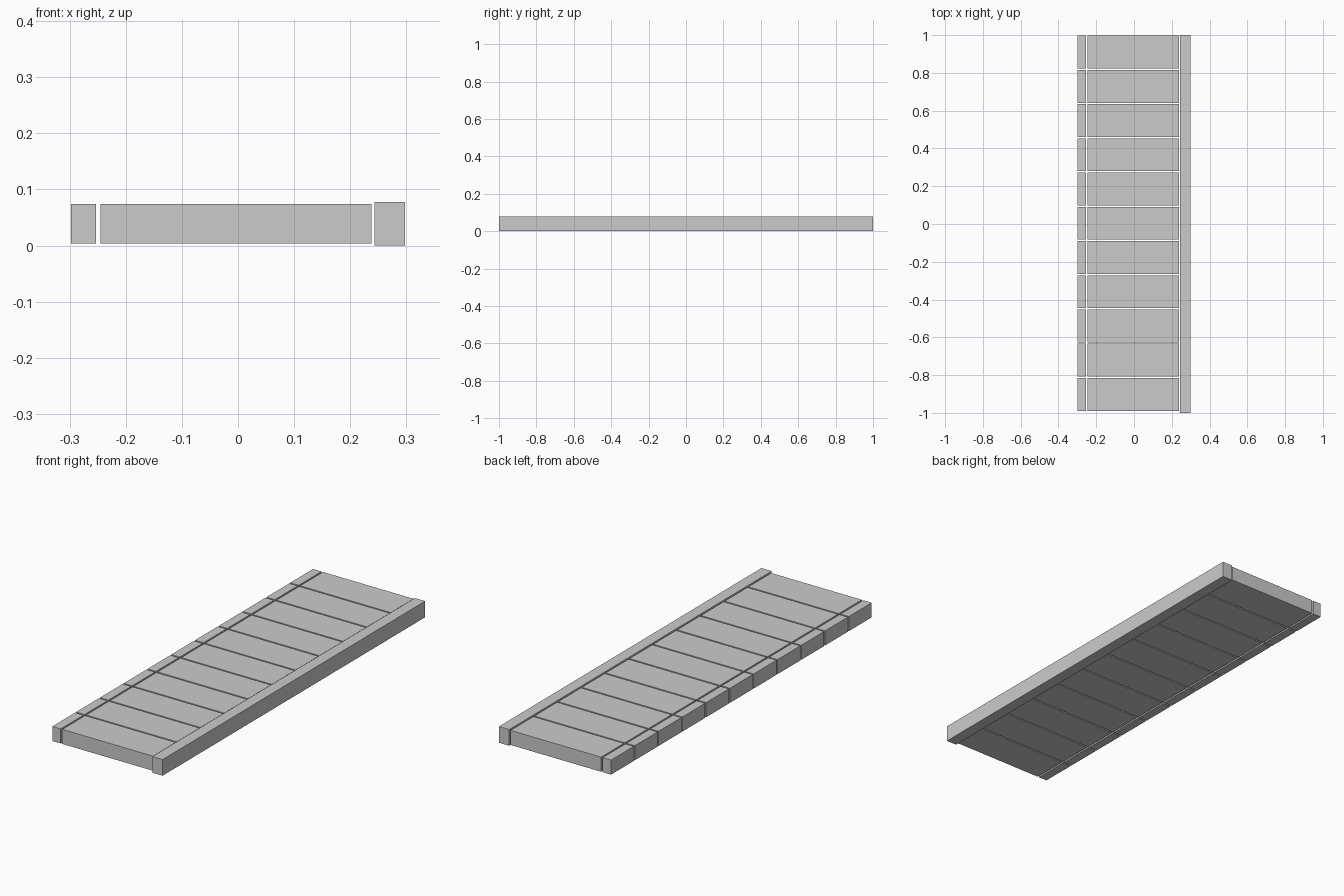
import bpy

if "Cube" in bpy.data.objects:
    bpy.data.objects.remove(bpy.data.objects["Cube"])

ROWS = 11
PITCH = 0.1812
LENGTH = 0.174
FIRST_Y = -0.989


def block(name, x0, x1, y0, y1, z0, z1):
    """Add a box spanning the given bounds."""
    bpy.ops.mesh.primitive_cube_add(
        size=1, location=((x0 + x1) / 2, (y0 + y1) / 2, (z0 + z1) / 2))
    ob = bpy.context.object
    ob.name = name
    ob.scale = (x1 - x0, y1 - y0, z1 - z0)
    bpy.ops.object.transform_apply(location=False, rotation=False, scale=True)
    return ob


def repeat_rows(ob):
    """Repeat one slab along the pavement."""
    mod = ob.modifiers.new("rows", 'ARRAY')
    mod.count = ROWS
    mod.use_relative_offset = False
    mod.use_constant_offset = True
    mod.constant_offset_displace = (0, PITCH, 0)


# Long kerb on the right side
block("kerb", 0.243, 0.298, -1.0, 1.0, 0.0, 0.078)

# Wide paving slabs
repeat_rows(block("paving_slabs", -0.245, 0.238, FIRST_Y, FIRST_Y + LENGTH, 0.004, 0.0745))

# Small edging stones on the left side
repeat_rows(block("edging_stones", -0.298, -0.253, FIRST_Y, FIRST_Y + LENGTH, 0.004, 0.0745))
